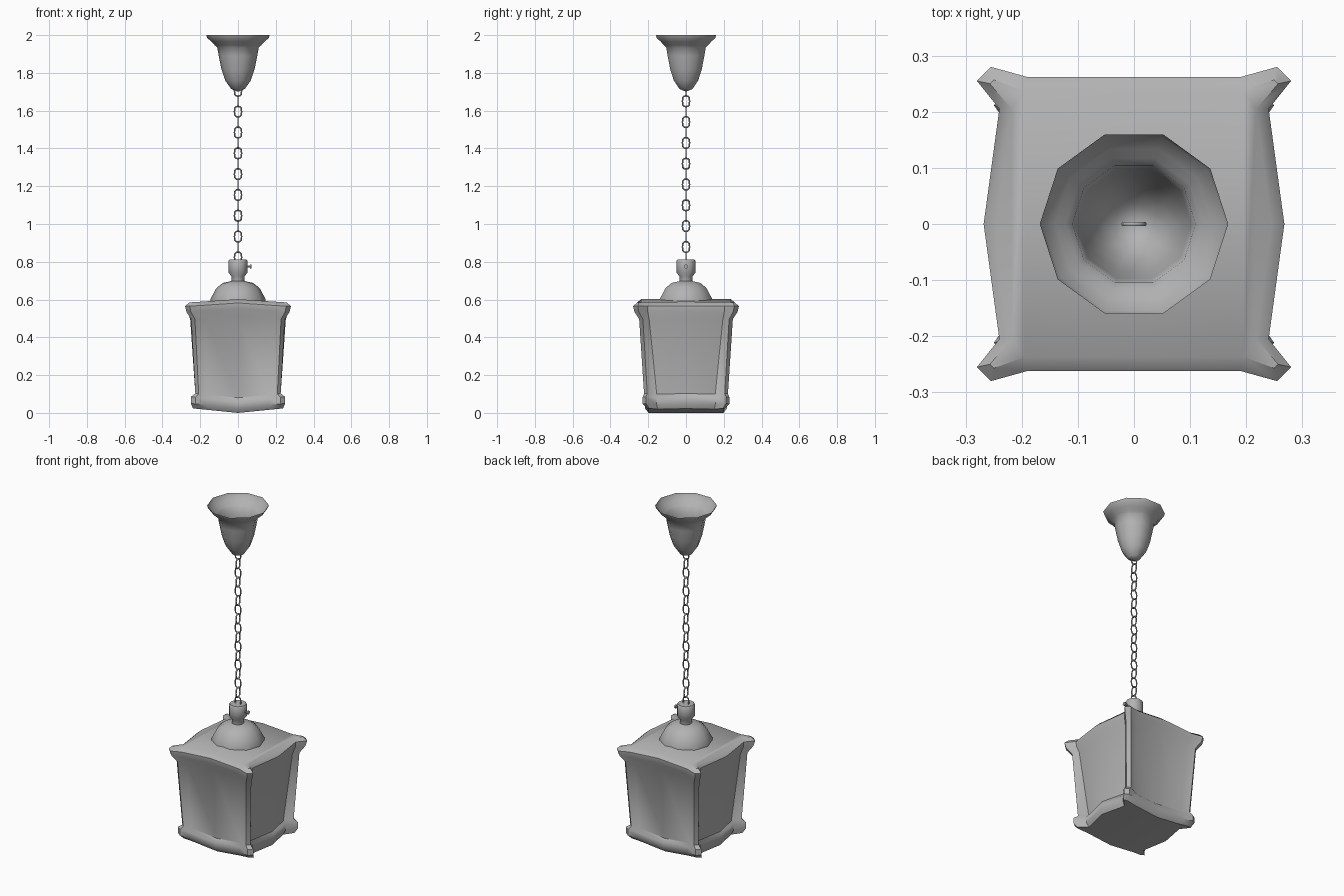
import bpy, bmesh, math

if "Cube" in bpy.data.objects:
    bpy.data.objects.remove(bpy.data.objects["Cube"])

grey = bpy.data.materials.new("plain_grey")
grey.use_nodes = True
GREY = (0.45, 0.45, 0.45, 1)
grey.diffuse_color = GREY
grey.node_tree.nodes["Principled BSDF"].inputs["Base Color"].default_value = GREY


def finish(obj, angle=35):
    obj.data.materials.clear()
    obj.data.materials.append(grey)
    bpy.ops.object.select_all(action="DESELECT")
    obj.select_set(True)
    bpy.context.view_layer.objects.active = obj
    bpy.ops.object.shade_smooth_by_angle(angle=math.radians(angle))
    return obj


def from_bmesh(name, bm, angle=35):
    bmesh.ops.recalc_face_normals(bm, faces=bm.faces)
    mesh = bpy.data.meshes.new(name)
    bm.to_mesh(mesh)
    bm.free()
    obj = bpy.data.objects.new(name, mesh)
    bpy.context.collection.objects.link(obj)
    return finish(obj, angle)


def lathe(name, profile, sides):
    """Spin a (radius, height) profile about z."""
    bm = bmesh.new()
    verts = [bm.verts.new((r, 0, z)) for r, z in profile]
    edges = [bm.edges.new(pair) for pair in zip(verts, verts[1:])]
    bmesh.ops.spin(bm, geom=verts + edges, cent=(0, 0, 0), axis=(0, 0, 1),
                   angle=math.tau, steps=sides, use_merge=False)
    bmesh.ops.remove_doubles(bm, verts=bm.verts, dist=0.0005)
    return from_bmesh(name, bm, 45)


# Ceiling cup, open at the top
lathe("ceiling_cup", [(.168, 2), (.163, 1.985), (.14, 1.965), (.122, 1.945), (.11, 1.935),
                      (.102, 1.89), (.088, 1.82), (.068, 1.76), (.036, 1.715), (0, 1.70)], 10)

# Chain of links turned by a quarter each time
for i in range(17):
    bpy.ops.mesh.primitive_torus_add(major_radius=.019, minor_radius=.004,
                                     major_segments=12, minor_segments=6)
    link = bpy.context.object
    link.name = f"chain_link_{i + 1}"
    for v in link.data.vertices:
        if abs(v.co.y) > .001:
            v.co.y += math.copysign(.01, v.co.y)
    link.rotation_euler = (math.pi / 2, 0, (i % 2) * math.pi / 2)
    link.location.z = 1.705 - .0551 * i
    finish(link, 60)

# Lamp holder, dome and side knob
lathe("lamp_holder", [(0, .812), (.045, .812), (.05, .805), (.05, .742), (.034, .722),
                      (.034, .69)], 12)
lathe("dome_cap", [(.034, .698), (.08, .688), (.115, .66), (.128, .635), (.145, .605),
                   (.145, .58)], 10)
for name, radius, depth, x in (("knob_stem", .006, .03, .055), ("knob_head", .011, .008, .067)):
    bpy.ops.mesh.primitive_cylinder_add(vertices=8, radius=radius, depth=depth,
                                        location=(x, 0, .775), rotation=(0, math.pi / 2, 0))
    bpy.context.object.name = name
    finish(bpy.context.object)


def outline(side_mid, side_notch, tip_a, tip_b, front_notch):
    """Closed plan outline with flared corners, mirrored from one quarter."""
    q = [side_notch, tip_a, tip_b, front_notch]
    fy = front_notch[1]
    pts = [(side_mid, 0)] + q + [(0, fy)]
    pts += [(-x, y) for x, y in reversed(q)] + [(-side_mid, 0)]
    pts += [(-x, -y) for x, y in q] + [(0, -fy)]
    return pts + [(x, -y) for x, y in reversed(q)]


# Shade: stacked outlines (height, crown at the middle, outline)
panel_top = outline(.253, (.225, .195), (.248, .228), (.228, .248), (.178, .235))
panel_low = outline(.226, (.192, .155), (.226, .205), (.208, .222), (.162, .203))
layers = [
    (.585, .017, outline(.245, (.218, .205), (.257, .25), (.25, .257), (.195, .237))),
    (.565, .017, outline(.268, (.240, .205), (.28, .255), (.255, .28), (.19, .262))),
    (.535, .017, outline(.266, (.238, .203), (.273, .25), (.25, .273), (.187, .26))),
    (.495, .014, panel_top),
    (.105, -.025, panel_low),
    (.085, -.025, outline(.24, (.208, .155), (.25, .212), (.225, .23), (.165, .218))),
    (.05, -.025, outline(.24, (.208, .155), (.25, .212), (.225, .23), (.165, .218))),
    (.025, -.025, outline(.226, (.195, .15), (.238, .195), (.218, .203), (.155, .198))),
]
bm = bmesh.new()
rings = [[bm.verts.new((x, y, z + crown * max(0, 1 - abs(x) / .25))) for x, y in pts]
         for z, crown, pts in layers]
for upper, lower in zip(rings, rings[1:]):
    for i in range(len(upper)):
        j = (i + 1) % len(upper)
        bm.faces.new((upper[i], upper[j], lower[j], lower[i]))
# Top and bottom lids, each folded along the middle
for ring in (rings[0], rings[-1]):
    bm.faces.new(ring[5:16])
    bm.faces.new(ring[15:] + ring[:6])
from_bmesh("lantern_shade", bm, 40)
